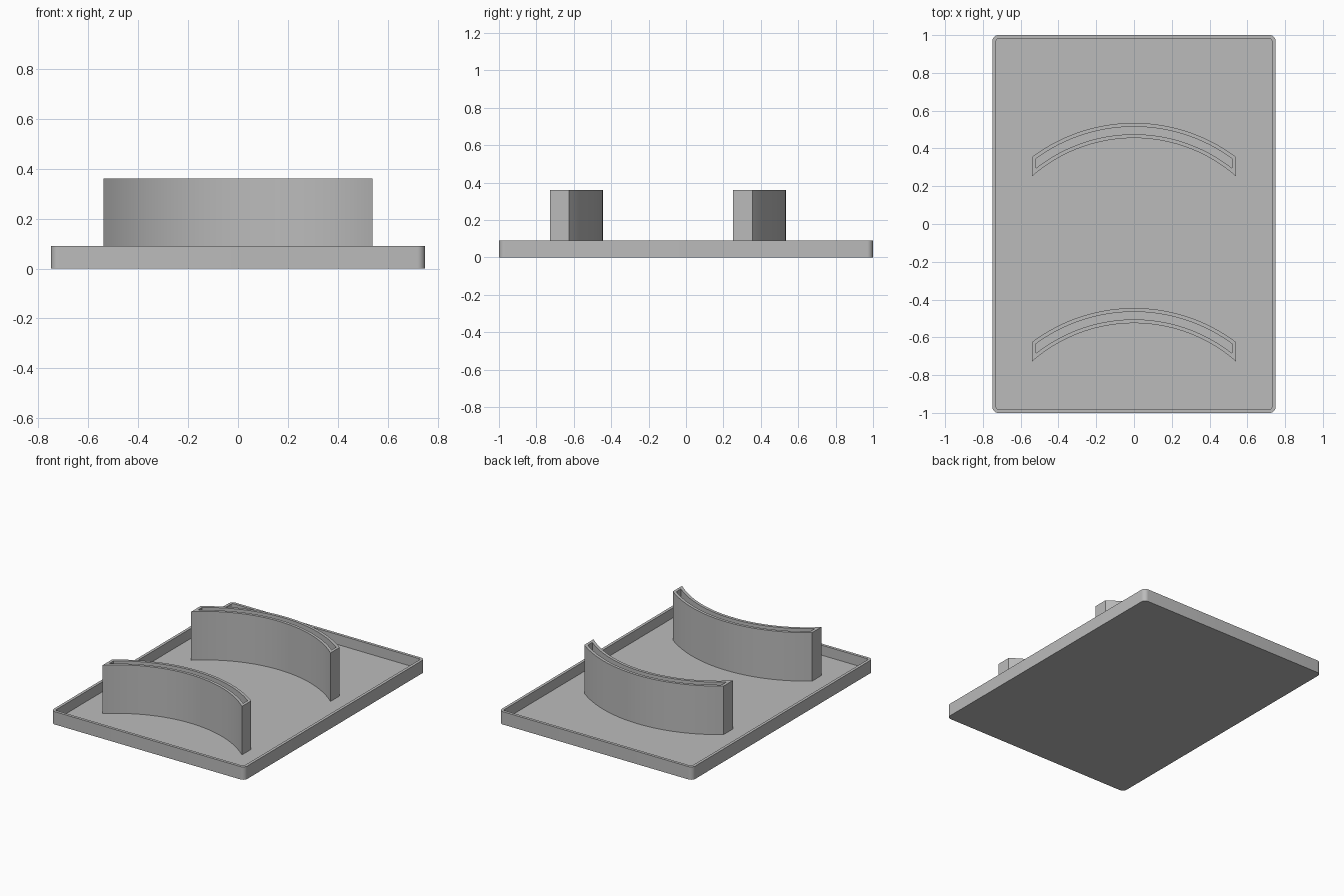
import bpy, bmesh
from math import sin, cos, asin, pi, radians

cube = bpy.data.objects.get("Cube")
if cube:
    bpy.data.objects.remove(cube, do_unlink=True)

# Single plain grey
GREY = (0.5, 0.5, 0.5, 1)
grey = bpy.data.materials.new("plain grey")
grey.use_nodes = True
grey.diffuse_color = GREY
grey.node_tree.nodes["Principled BSDF"].inputs["Base Color"].default_value = GREY

WALL = 0.02
FLOOR = 0.02


def rounded_rect(hx, hy, r, steps=8):
    """Counter-clockwise outline of a rectangle with rounded corners."""
    pts = []
    for i, (sx, sy) in enumerate([(1, 1), (-1, 1), (-1, -1), (1, -1)]):
        for k in range(steps + 1):
            a = (i + k / steps) * pi / 2
            pts.append((sx * (hx - r) + r * cos(a), sy * (hy - r) + r * sin(a)))
    return pts


def arc_band(r_out, r_in, half_width, cy, steps=40):
    """Band between two concentric arcs, with ends cut straight at +-half_width."""
    def arc(r):
        end = asin(half_width / r)
        angles = [end * (2 * k / steps - 1) for k in range(steps + 1)]
        return [(r * sin(a), cy + r * cos(a)) for a in angles]
    return arc(r_in) + arc(r_out)[::-1]


def vessel(name, outer, inner, z_base, z_floor, z_top):
    """Open-topped container made from an outer and an inner outline."""
    bm = bmesh.new()
    levels = [(outer, z_base), (outer, z_top), (inner, z_top), (inner, z_floor)]
    loops = [[bm.verts.new((x, y, z)) for x, y in pts] for pts, z in levels]
    n = len(outer)
    for lower, upper in zip(loops, loops[1:]):
        for i in range(n):
            j = (i + 1) % n
            bm.faces.new((lower[i], lower[j], upper[j], upper[i]))
    bm.faces.new(loops[0][::-1])
    bm.faces.new(loops[-1])
    bmesh.ops.recalc_face_normals(bm, faces=bm.faces)
    mesh = bpy.data.meshes.new(name)
    bm.to_mesh(mesh)
    bm.free()
    mesh.materials.append(grey)
    obj = bpy.data.objects.new(name, mesh)
    bpy.context.collection.objects.link(obj)
    bpy.ops.object.select_all(action='DESELECT')
    obj.select_set(True)
    bpy.context.view_layer.objects.active = obj
    bpy.ops.object.shade_smooth_by_angle(angle=radians(30))
    return obj


# Shallow tray with a thin raised rim
vessel("tray", rounded_rect(0.75, 1, 0.032),
       rounded_rect(0.75 - WALL, 1 - WALL, 0.012), 0, FLOOR, 0.09)

# Two hollow curved holders standing on the tray floor
R_OUT, R_IN, HALF = 0.9, 0.82, 0.54
for name, cy in [("front_holder", -1.345), ("back_holder", -0.365)]:
    vessel(name, arc_band(R_OUT, R_IN, HALF, cy),
           arc_band(R_OUT - WALL, R_IN + WALL, HALF - WALL, cy),
           FLOOR - 0.005, FLOOR + 0.002, 0.36)
